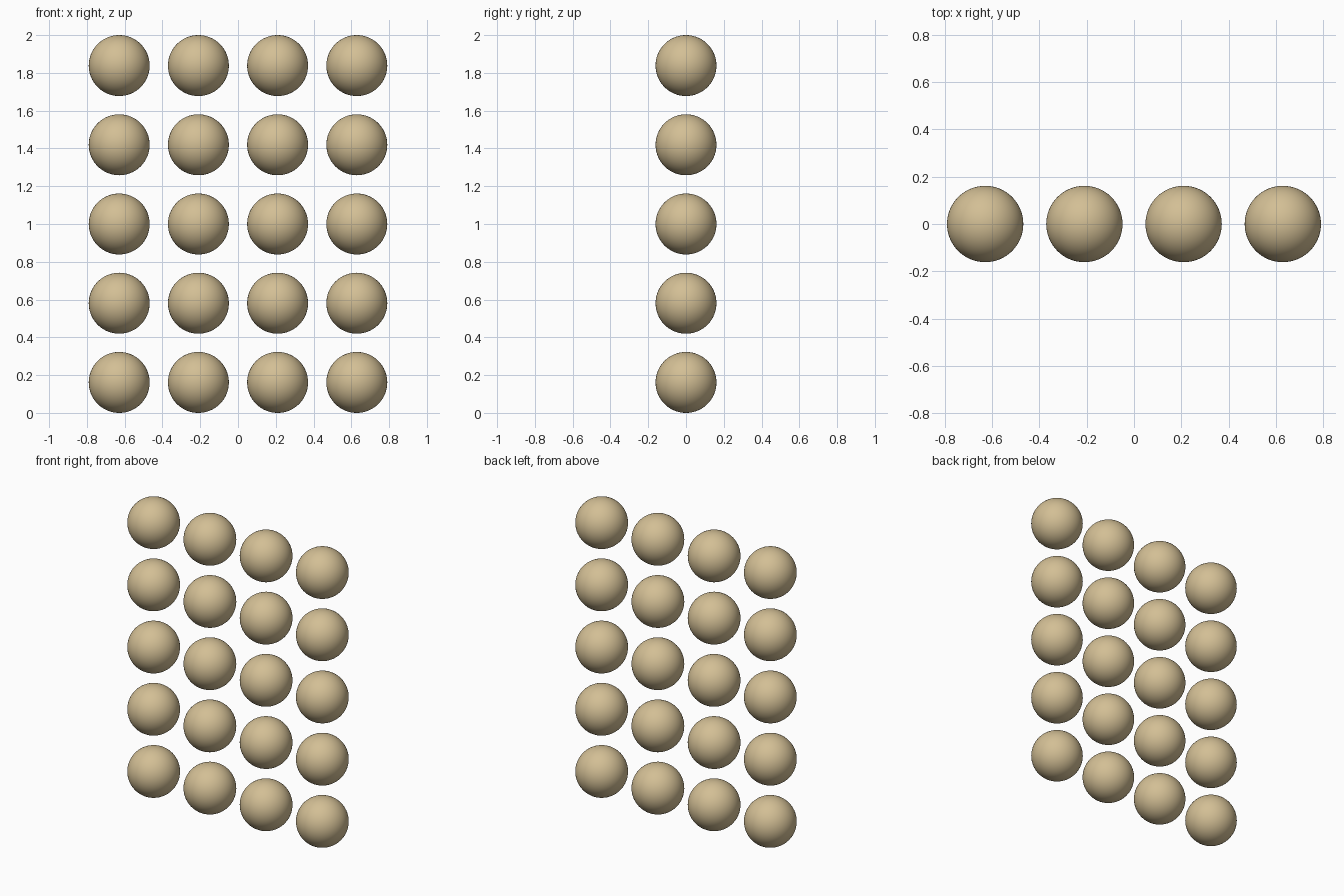
import bpy

if "Cube" in bpy.data.objects:
    bpy.data.objects.remove(bpy.data.objects["Cube"])

# Flat grid of separate balls: 4 columns by 5 rows
COLS, ROWS = 4, 5
RADIUS = 5 / 31
STEP = 13 / 31

tan = bpy.data.materials.new("tan")
tan.diffuse_color = (0.65, 0.52, 0.30, 1)
tan.use_nodes = True
tan.node_tree.nodes["Principled BSDF"].inputs["Base Color"].default_value = tan.diffuse_color

# One smooth ball, its mesh shared by the whole grid
bpy.ops.mesh.primitive_uv_sphere_add(segments=64, ring_count=32, radius=RADIUS)
first = bpy.context.object
bpy.ops.object.shade_smooth()
first.data.materials.append(tan)

for row in range(ROWS):
    for col in range(COLS):
        ball = first
        if row or col:
            ball = bpy.data.objects.new("ball", first.data)
            bpy.context.collection.objects.link(ball)
        ball.name = f"ball_row{row + 1}_column{col + 1}"
        ball.location = ((col - (COLS - 1) / 2) * STEP, 0, RADIUS + row * STEP)
